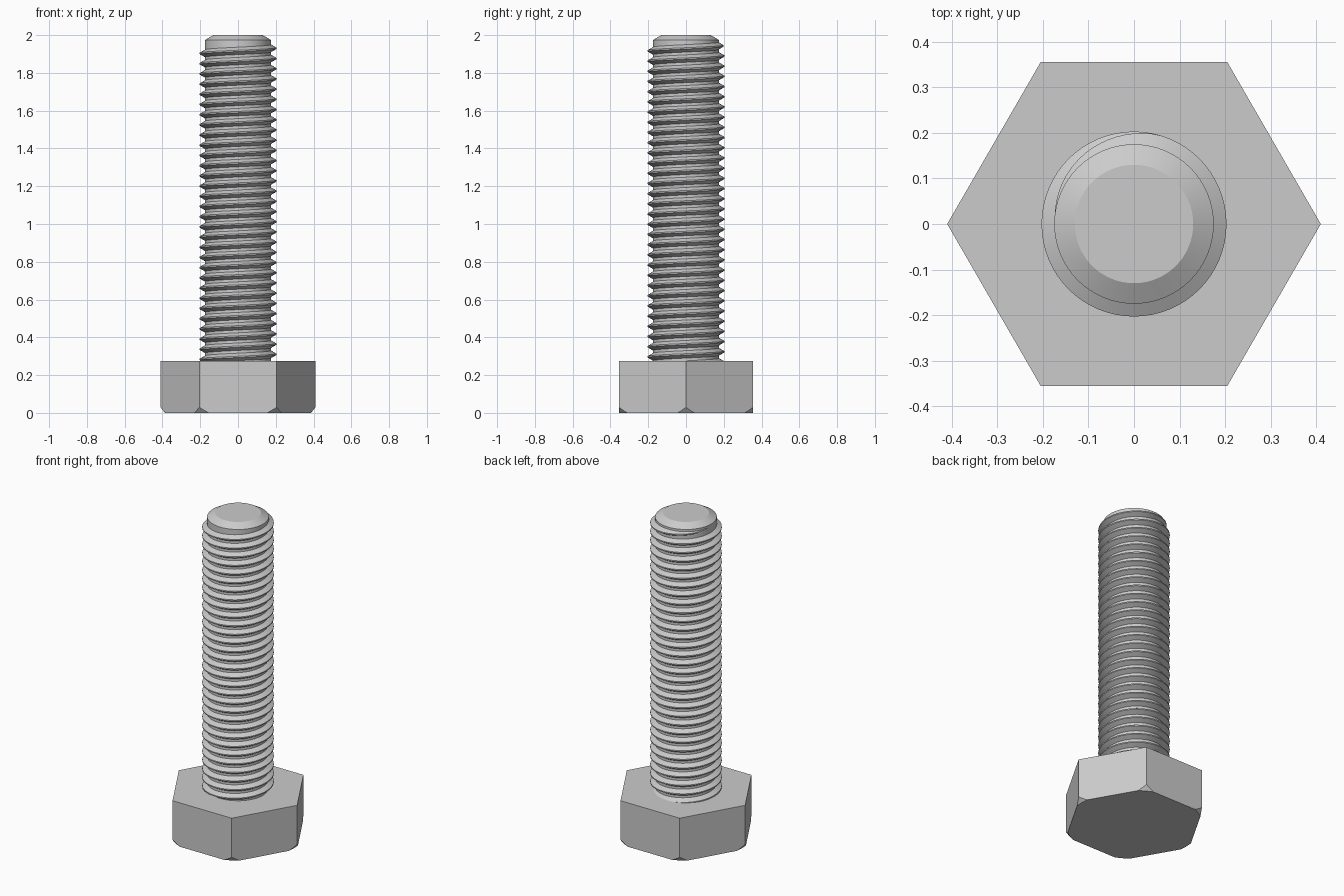
import bpy
import bmesh
import math
from mathutils import Vector

cube = bpy.data.objects.get("Cube")
if cube:
    bpy.data.objects.remove(cube, do_unlink=True)

# Overall sizes
HEAD_CORNER = 0.41
HEAD_FLAT = HEAD_CORNER * math.cos(math.pi / 6)
HEAD_TOP = 0.275
CHAMFER_R = 0.387
CHAMFER_H = 0.03
CORE_R = 0.175
CREST_R = 0.203
PITCH = 0.054
SEGMENTS = 64

steel = bpy.data.materials.new("grey steel")
steel.use_nodes = True
grey = (0.6, 0.6, 0.6, 1)
steel.diffuse_color = grey
steel.node_tree.nodes["Principled BSDF"].inputs["Base Color"].default_value = grey


def skin(name, rings, loop, caps=True):
    """Join equal rings of points with quads and close both ends."""
    bm = bmesh.new()
    rows = [[bm.verts.new(p) for p in ring] for ring in rings]
    count = len(rows[0])
    for a, b in zip(rows, rows[1:]):
        for i in range(count if loop else count - 1):
            j = (i + 1) % count
            bm.faces.new((a[i], a[j], b[j], b[i]))
    if caps:
        bm.faces.new(rows[0][::-1])
        bm.faces.new(rows[-1])
    bmesh.ops.remove_doubles(bm, verts=bm.verts, dist=0.00001)
    bmesh.ops.recalc_face_normals(bm, faces=bm.faces)
    mesh = bpy.data.meshes.new(name)
    bm.to_mesh(mesh)
    bm.free()
    mesh.materials.append(steel)
    obj = bpy.data.objects.new(name, mesh)
    bpy.context.collection.objects.link(obj)
    bpy.ops.object.select_all(action='DESELECT')
    obj.select_set(True)
    bpy.context.view_layer.objects.active = obj
    bpy.ops.object.shade_smooth_by_angle(angle=math.radians(25))
    return obj


def polar(r, angle, z):
    return Vector((r * math.cos(angle), r * math.sin(angle), z))


# Hexagonal head, its lower corners trimmed by a cone
half = HEAD_CORNER / 2
cut = math.sqrt(CHAMFER_R ** 2 - HEAD_FLAT ** 2)
steps = [cut + (half - cut) * i / 4 for i in range(5)]
offsets = [-s for s in reversed(steps)] + steps[:-1]
outline = []
for side in range(6):
    turn = math.radians(30 + 60 * side)
    for s in offsets:
        outline.append((math.hypot(HEAD_FLAT, s), turn + math.atan2(s, HEAD_FLAT)))
slope = CHAMFER_H / (HEAD_CORNER - CHAMFER_R)
skin("hex_head", [
    [polar(min(r, CHAMFER_R), a, 0) for r, a in outline],
    [polar(r, a, max(0, r - CHAMFER_R) * slope) for r, a in outline],
    [polar(r, a, HEAD_TOP) for r, a in outline],
], True)

# Shank core with a chamfered tip
profile = [(CORE_R, HEAD_TOP - 0.02), (CORE_R, 1.974), (0.13, 2.0)]
skin("shank", [
    [polar(r, math.tau * i / SEGMENTS, z) for i in range(SEGMENTS)]
    for r, z in profile
], True)

# Right-handed helical ridge, fading out over its last part turn
rings = []
inner = CORE_R - 0.003
for i in range(-32 * SEGMENTS + SEGMENTS // 2, SEGMENTS // 2 + 1):
    angle = math.tau * i / SEGMENTS
    fade = min(1, (math.pi - angle) / 1.83)
    outer = inner + 0.001 + (CREST_R - inner - 0.001) * fade
    z = 1.93 + PITCH * i / SEGMENTS
    flat = 0.0035
    base = flat + (outer - inner) * math.tan(math.pi / 6)
    rings.append([polar(inner, angle, z - base), polar(outer, angle, z - flat),
                  polar(outer, angle, z + flat), polar(inner, angle, z + base)])
skin("thread", rings, True)
